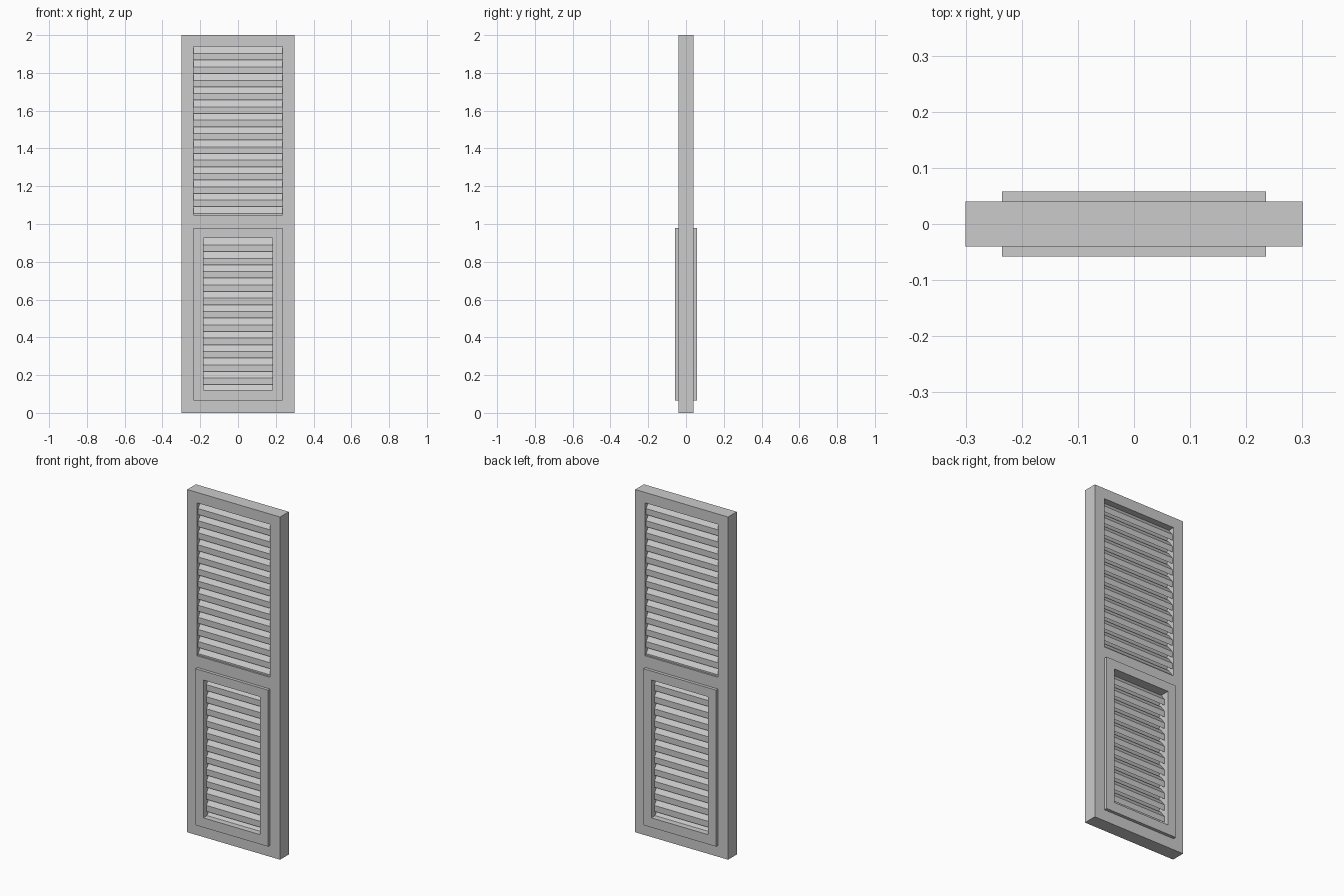
import bpy, bmesh

if "Cube" in bpy.data.objects:
    bpy.data.objects.remove(bpy.data.objects["Cube"])


def mesh_object(name, bm):
    bmesh.ops.recalc_face_normals(bm, faces=bm.faces)
    mesh = bpy.data.meshes.new(name)
    bm.to_mesh(mesh)
    bm.free()
    obj = bpy.data.objects.new(name, mesh)
    bpy.context.collection.objects.link(obj)
    return obj


def bridge(bm, loops):
    # Skins a closed series of equal vertex loops
    n = len(loops[0])
    for a, b in zip(loops, loops[1:] + loops[:1]):
        for i in range(n):
            j = (i + 1) % n
            bm.faces.new((a[i], a[j], b[j], b[i]))


def frame(name, outer, inner, depth):
    # outer / inner = (half width, bottom, top)
    bm = bmesh.new()
    loops = []
    for (w, z0, z1), y in ((outer, -depth), (inner, -depth), (inner, depth), (outer, depth)):
        loops.append([bm.verts.new((x, y, z)) for x, z in ((-w, z0), (w, z0), (w, z1), (-w, z1))])
    bridge(bm, loops)
    return mesh_object(name, bm)


def louvres(name, half_width, z_top, pitch, count):
    # Inverted-V slats with vertical outer edges, shedding to both sides
    d, h, rise = 0.03, 0.035, 0.04
    profile = [(-d, 0), (0, rise), (d, 0), (d, -h), (0, rise - h), (-d, -h)]
    bm = bmesh.new()
    for k in range(count):
        z0 = z_top - k * pitch
        ends = [[bm.verts.new((x, y, z0 + z)) for y, z in profile] for x in (-half_width, half_width)]
        for i in range(6):
            j = (i + 1) % 6
            bm.faces.new((ends[0][i], ends[0][j], ends[1][j], ends[1][i]))
        for e in ends:
            bm.faces.new((e[0], e[1], e[4], e[5]))
            bm.faces.new((e[1], e[2], e[3], e[4]))
    return mesh_object(name, bm)


# Main frame: two stacked openings, the rails meeting behind the lower trim
UPPER = (0.236, 1.047, 1.939)
LOWER = (0.183, 0.122, 0.926)
frame("upper_frame", (0.3, 1.0, 2.0), UPPER, 0.04)
frame("lower_frame", (0.3, 0.0, 1.0), LOWER, 0.04)

# Raised inner frame around the lower opening
frame("lower_trim", (0.235, 0.066, 0.979), LOWER, 0.058)

# Louvre slats
louvres("upper_louvres", 0.236, 1.902, 0.0705, 13)
louvres("lower_louvres", 0.183, 0.889, 0.0705, 12)
